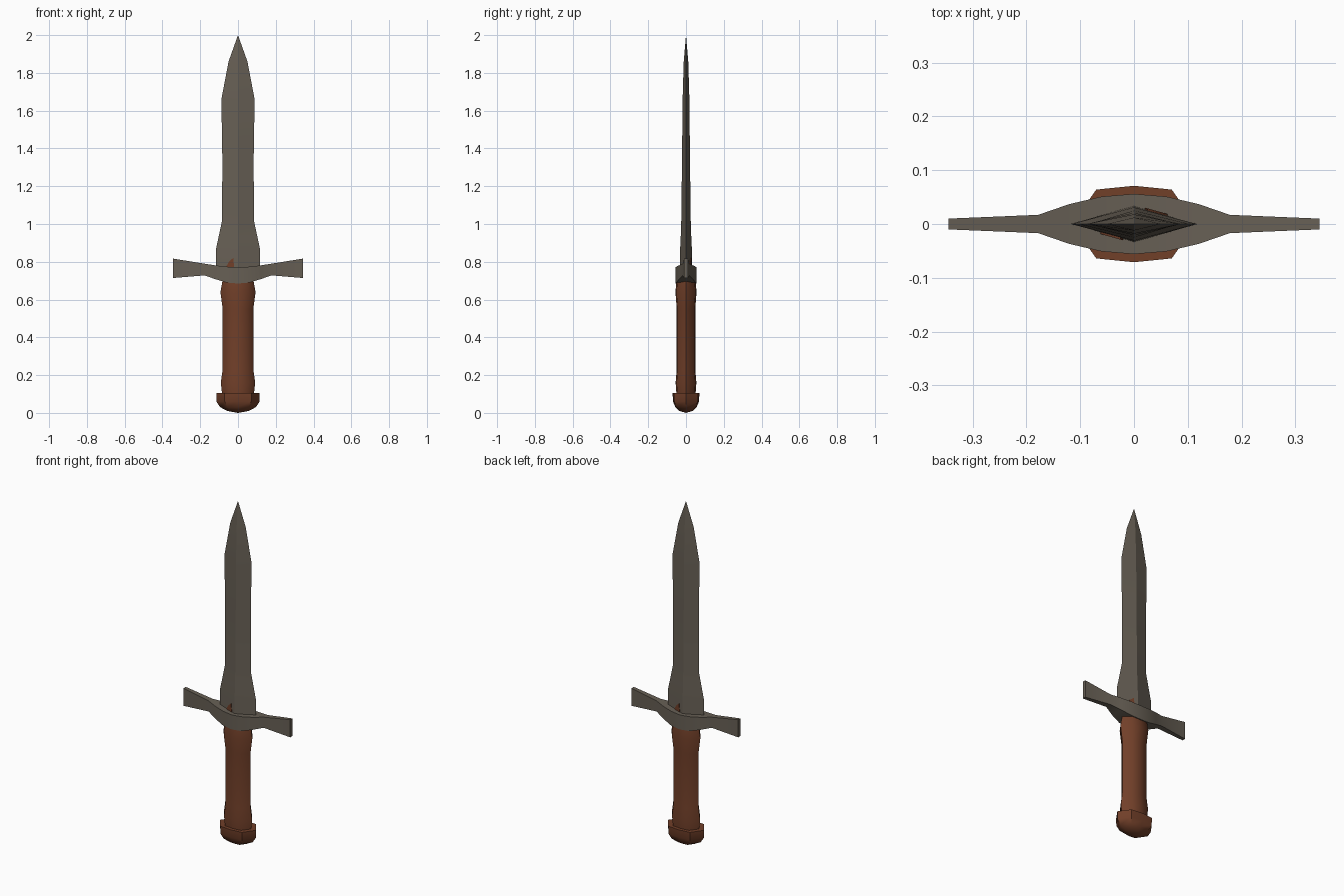
import bpy
import math

if "Cube" in bpy.data.objects:
    bpy.data.objects.remove(bpy.data.objects["Cube"])


def material(name, rgb):
    m = bpy.data.materials.new(name)
    m.diffuse_color = (*rgb, 1)
    m.use_nodes = True
    m.node_tree.nodes["Principled BSDF"].inputs["Base Color"].default_value = m.diffuse_color
    return m


steel = material("dull steel", (0.135, 0.115, 0.09))
leather = material("brown leather", (0.165, 0.05, 0.022))


def loft(name, rings, mat, angle):
    """Skin a closed solid through rings of equal point count (a 1-point ring is a tip)."""
    verts, faces, index = [], [], []
    for ring in rings:
        index.append(list(range(len(verts), len(verts) + len(ring))))
        verts += ring
    for a, b in zip(index, index[1:]):
        n = max(len(a), len(b))
        for i in range(n):
            j = (i + 1) % n
            quad = [a[i % len(a)], a[j % len(a)], b[j % len(b)], b[i % len(b)]]
            faces.append(list(dict.fromkeys(quad)))
    if len(index[0]) > 2:
        faces.append(index[0][::-1])
    if len(index[-1]) > 2:
        faces.append(index[-1])
    mesh = bpy.data.meshes.new(name)
    mesh.from_pydata(verts, [], faces)
    mesh.materials.append(mat)
    obj = bpy.data.objects.new(name, mesh)
    bpy.context.collection.objects.link(obj)
    bpy.ops.object.select_all(action='DESELECT')
    obj.select_set(True)
    bpy.context.view_layer.objects.active = obj
    bpy.ops.object.mode_set(mode='EDIT')
    bpy.ops.mesh.select_all(action='SELECT')
    bpy.ops.mesh.normals_make_consistent(inside=False)
    bpy.ops.object.mode_set(mode='OBJECT')
    bpy.ops.object.shade_smooth_by_angle(angle=math.radians(angle))
    return obj


DIAMOND = [(1, 0), (0, 1), (-1, 0), (0, -1)]
GRIP = [(1, 0), (.61, .9), (0, 1), (-.61, .9), (-1, 0), (-.61, -.9), (0, -1), (.61, -.9)]


def stack(section, levels):
    """Rings of a section scaled to (z, half width, half depth)."""
    return [[(u * w, v * d, z) for u, v in section] if w else [(0, 0, z)]
            for z, w, d in levels]


# Blade with a diamond cross-section
loft("blade", stack(DIAMOND, [
    (.73, .118, .034), (.87, .116, .031), (.93, .103, .028), (1.02, .084, .025),
    (1.35, .083, .021), (1.66, .088, .018), (1.86, .050, .012), (2.0, 0, 0)]), steel, 20)

# Wooden grip, swelling near both ends
loft("grip", stack(GRIP, [
    (.09, .083, .050), (.16, .091, .055), (.23, .081, .049), (.55, .081, .049),
    (.64, .093, .056), (.70, .082, .050)]), leather, 50)

# Rounded pommel
loft("pommel", stack(GRIP, [
    (0, 0, 0), (.01, .055, .035), (.03, .094, .056), (.06, .115, .069),
    (.105, .115, .071)]), leather, 40)

# Cross guard: (x, half depth, bottom, top), mirrored
half = [(0, .056, .685, .770), (.06, .051, .690, .774), (.12, .037, .708, .781),
        (.178, .017, .728, .790), (.345, .010, .714, .817)]
guard = [(-x, d, b, t) for x, d, b, t in half[:0:-1]] + half
loft("cross_guard", [[(x, -d, b), (x, d, b), (x, d, t), (x, -d, t)]
                     for x, d, b, t in guard], steel, 35)

# Small leather tabs tucked between guard and blade, one per face
outline = [(-.068, .765), (-.046, .803), (-.025, .820), (-.020, .765)]
for name, s in (("front_tab", 1), ("back_tab", -1)):
    loft(name, [[(s * x, -s * (.033 * (1 + x / .118) + lift), z) for x, z in outline]
                for lift in (-.003, .003)], leather, 30)
